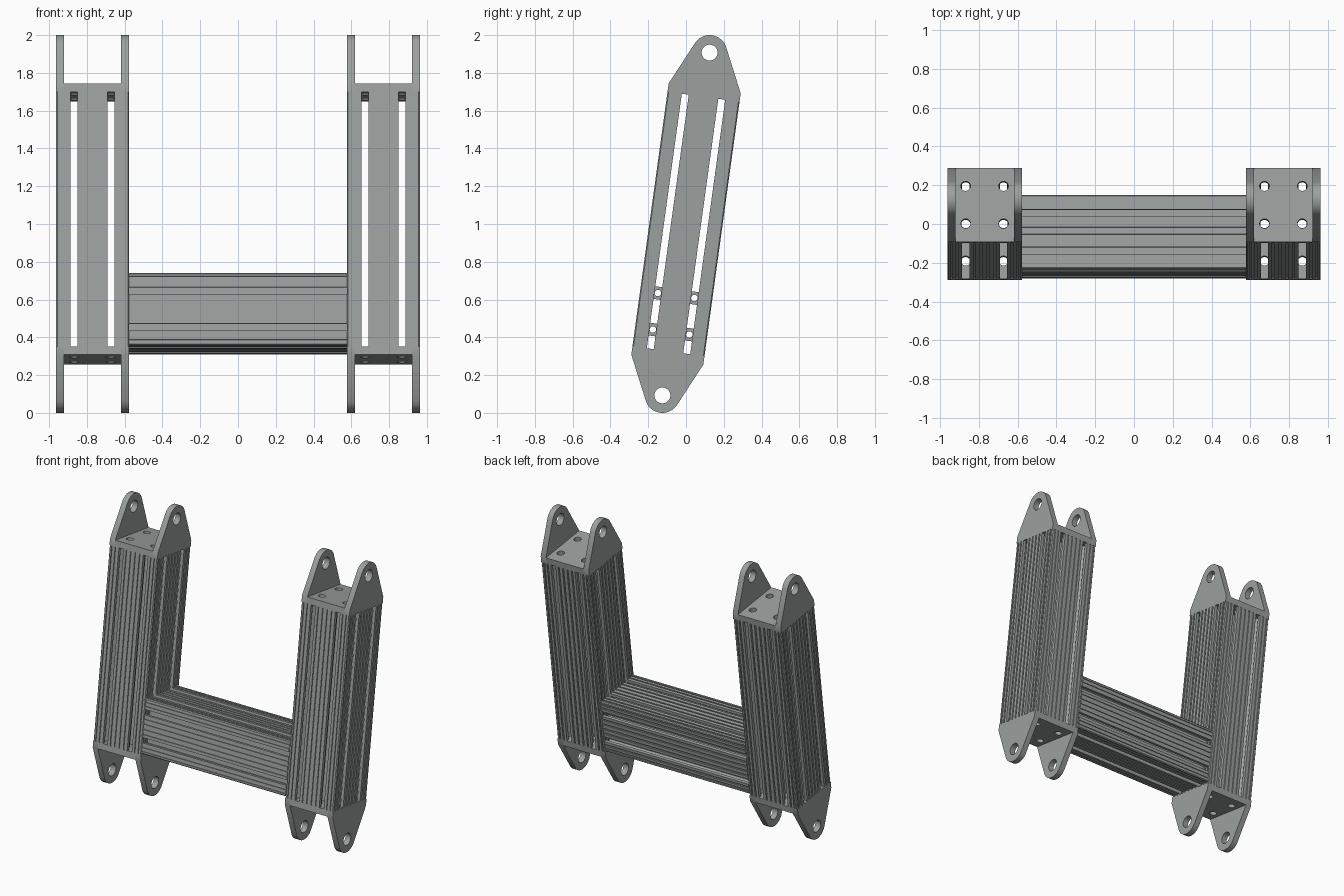
import bpy, bmesh
from math import sin, cos, pi, radians, acos, atan2, hypot
from mathutils import Matrix

if "Cube" in bpy.data.objects:
    bpy.data.objects.remove(bpy.data.objects["Cube"])

TILT = Matrix.Translation((0, 0, 1)) @ Matrix.Rotation(radians(-7.84), 4, 'X')
SIDE = Matrix(((0, 0, 1, 0), (1, 0, 0, 0), (0, 1, 0, 0), (0, 0, 0, 1)))  # outline in y-z, depth along x
H = 0.1925        # half width of the extrusion
Q = 0.0975        # slot offset from its middle
CX = 0.77         # upright centre
END = 0.68        # half length of the upright
PLATE = 0.045

metal = bpy.data.materials.new("dark_metal")
metal.diffuse_color = (0.33, 0.35, 0.345, 1)
metal.use_nodes = True
metal.node_tree.nodes["Principled BSDF"].inputs["Base Color"].default_value = metal.diffuse_color


def circle(x, y, r, n=32):
    return [(x + r * cos(2 * pi * i / n), y + r * sin(2 * pi * i / n)) for i in range(n)]


def square(x, y, r):
    return [(x - r, y - r), (x + r, y - r), (x + r, y + r), (x - r, y + r)]


def turn(pts, k):
    for _ in range(k):
        pts = [(-y, x) for x, y in pts]
    return pts


def prism(name, outlines, depth, matrix):
    """Fill outlines (inner ones become holes) and extrude them, centred."""
    cu = bpy.data.curves.new(name + "_outline", 'CURVE')
    cu.dimensions, cu.fill_mode, cu.extrude = '2D', 'BOTH', depth / 2
    for pts in outlines:
        sp = cu.splines.new('POLY')
        sp.points.add(len(pts) - 1)
        for p, (x, y) in zip(sp.points, pts):
            p.co = (x, y, 0, 1)
        sp.use_cyclic_u = True
    tmp = bpy.data.objects.new(name + "_tmp", cu)
    bpy.context.collection.objects.link(tmp)
    dg = bpy.context.evaluated_depsgraph_get()
    me = bpy.data.meshes.new_from_object(tmp.evaluated_get(dg))
    bpy.data.objects.remove(tmp)
    bm = bmesh.new()
    bm.from_mesh(me)
    bmesh.ops.remove_doubles(bm, verts=bm.verts, dist=1e-5)
    bmesh.ops.recalc_face_normals(bm, faces=bm.faces)
    bm.to_mesh(me)
    bm.free()
    me.transform(TILT @ matrix)
    me.name = name
    me.materials.clear()
    me.materials.append(metal)
    ob = bpy.data.objects.new(name, me)
    bpy.context.collection.objects.link(ob)
    bpy.ops.object.select_all(action='DESELECT')
    ob.select_set(True)
    bpy.context.view_layer.objects.active = ob
    bpy.ops.object.shade_smooth_by_angle(angle=radians(30))
    return ob


def groove(x):
    """Small notch in a top face, walked from right to left."""
    return [(x + .005, H), (x + .005, H - .007), (x - .005, H - .007), (x - .005, H)]


# slotted extrusion section: middle rails, corner rails and a centre bar,
# with the slots open right through
rail = [(-.049, .118), (.049, .118), (.049, .17), (.079, .17), (.079, H)]
for gx in (.053, .018, -.018, -.053):
    rail += groove(gx)
rail += [(-.079, H), (-.079, .17), (-.049, .17)]

top = [(H - .006, H)] + groove(.170) + groove(.142) + [(.116, H), (.116, .17), (.1455, .17), (.1455, .14)]
corner = [(.118, .118)] + [(y, x) for x, y in reversed(top)] + top
section = [turn(p, k) for p in (rail, corner) for k in range(4)] + [square(0, 0, .06)]

# bored screw channels that run along the cross beam only
channels = []
for sx in (-1, 1):
    for sy in (-1, 1):
        channels += [square(sx * Q, sy * Q, .034), circle(sx * Q, sy * Q, .017, 20)]

# bracket ear: base edge, sides tangent to a rounded tip, pin hole
EZ, ER = 0.916, 0.0925
b = END + PLATE
d = hypot(H, EZ - b)
a0 = atan2(b - EZ, H) + acos(ER / d)
arc = [a0 + (pi - 2 * a0) * i / 24 for i in range(25)]
ear = [(-H, END), (H, END), (H, b)] + [(ER * cos(a), EZ + ER * sin(a)) for a in arc] + [(-H, b)]
ear_shape = [ear, circle(0, EZ, .042)]

EAR_T = 0.042
w = H - EAR_T
plate_shape = [[(-w, -H), (w, -H), (w, H), (-w, H)]]
plate_shape += [circle(sx * Q, sy * Q, .025, 24) for sx in (-1, 1) for sy in (-1, 1)]

for side, s in (("left", -1), ("right", 1)):
    prism(side + "_upright", section, 2 * END, Matrix.Translation((s * CX, 0, 0)))
    # end brackets
    for end, e in (("top", 1), ("bottom", -1)):
        prism(f"{side}_{end}_bracket_plate", plate_shape, PLATE,
              Matrix.Translation((s * CX, 0, e * (END + PLATE / 2))))
        for pos, o in (("outer", 1), ("inner", -1)):
            x = s * (CX + o * (H - EAR_T / 2))
            shape = [[(y, e * z) for y, z in pts] for pts in ear_shape]
            prism(f"{side}_{end}_{pos}_ear", shape, EAR_T, Matrix.Translation((x, 0, 0)) @ SIDE)

# cross beam, centred low on the tilted axis
beam = Matrix.Translation((0, 0, -0.48)) @ SIDE
prism("cross_beam", section, 2 * (CX - H), beam)
prism("cross_beam_screw_channels", channels, 2 * (CX - H), beam)
